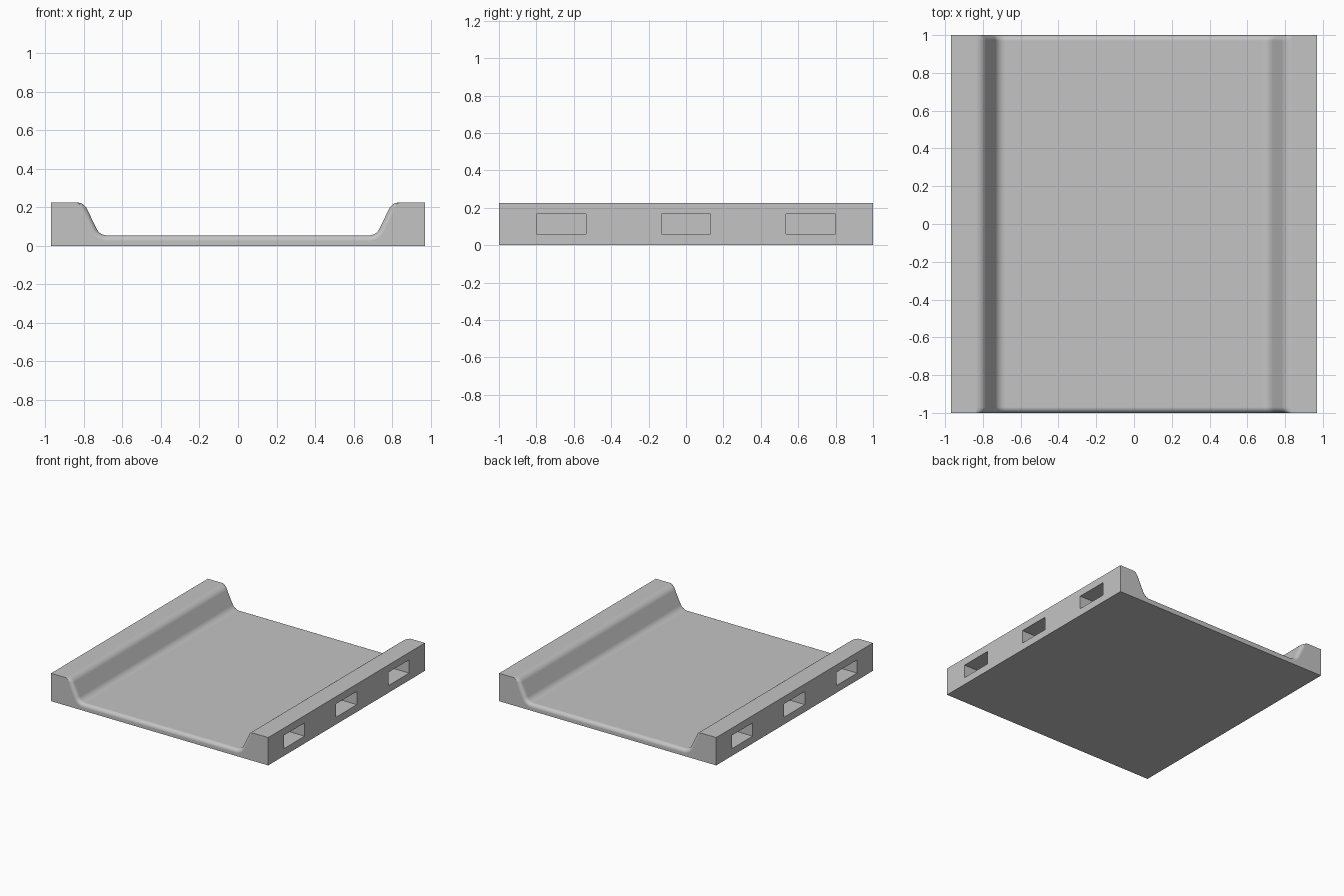
import bpy, bmesh, math

cube = bpy.data.objects.get("Cube")
if cube:
    bpy.data.objects.remove(cube, do_unlink=True)

W, L, H, FLOOR = 0.97, 1.0, 0.225, 0.054   # half width, half length, rail and floor heights
TOP_X, FOOT_X = 0.80, 0.718                # rail wall corners before rounding
R, END_R, STEPS = 0.06, 0.03, 8

grey = bpy.data.materials.new("plain grey")
grey.use_nodes = True
colour = (0.55, 0.55, 0.55, 1)
grey.diffuse_color = colour
grey.node_tree.nodes["Principled BSDF"].inputs["Base Color"].default_value = colour

slope = math.atan2(H - FLOOR, TOP_X - FOOT_X)
tangent = R * math.tan(slope / 2)


def section(d):
    """Tray cross-section with its channel cut back by d."""
    half = []
    for i in range(STEPS + 1):             # rounded rail crest, fading out at the flat top
        f = i / STEPS
        a = slope * f
        r = R - d * f
        half.append((TOP_X + tangent - r * math.sin(a), H - R + r * math.cos(a)))
    for i in range(STEPS + 1):             # rounded foot of the rail wall
        a = slope * (1 - i / STEPS)
        r = R + d
        half.append((FOOT_X - tangent + r * math.sin(a), FLOOR + R - r * math.cos(a)))
    mirrored = [(-x, z) for x, z in reversed(half)]
    return [(-W, 0), (W, 0), (W, H)] + half + mirrored + [(-W, H)]


# Tray body: sections along y, with rounded channel edges at both ends
stations = []
for i in range(STEPS + 1):
    t = math.pi / 2 * i / STEPS
    stations.append((-L + END_R * (1 - math.cos(t)), END_R * (1 - math.sin(t))))
stations += [(-y, d) for y, d in reversed(stations)]

bm = bmesh.new()
rings = [[bm.verts.new((x, y, z)) for x, z in section(d)] for y, d in stations]
for a, b in zip(rings, rings[1:]):
    for i in range(len(a)):
        j = (i + 1) % len(a)
        bm.faces.new((a[i], a[j], b[j], b[i]))
bm.faces.new(rings[0])
bm.faces.new(rings[-1])
bmesh.ops.remove_doubles(bm, verts=bm.verts, dist=1e-5)
bmesh.ops.dissolve_degenerate(bm, edges=bm.edges, dist=1e-5)
bmesh.ops.recalc_face_normals(bm, faces=bm.faces)
mesh = bpy.data.meshes.new("tray")
bm.to_mesh(mesh)
bm.free()
mesh.materials.append(grey)
tray = bpy.data.objects.new("tray", mesh)
bpy.context.collection.objects.link(tray)

# Three slots in the outer face of each rail
bm = bmesh.new()
DEPTH = 0.16
for side in (-1, 1):
    for y in (-0.667, 0, 0.667):
        box = bmesh.ops.create_cube(bm, size=1)["verts"]
        bmesh.ops.scale(bm, vec=(2 * DEPTH, 0.264, 0.107), verts=box)
        bmesh.ops.translate(bm, vec=(side * W, y, 0.112), verts=box)
mesh = bpy.data.meshes.new("slot_cutter")
bm.to_mesh(mesh)
bm.free()
mesh.materials.append(grey)
cutter = bpy.data.objects.new("slot_cutter", mesh)
cutter.hide_render = True
bpy.context.collection.objects.link(cutter)

cut = tray.modifiers.new("slots", 'BOOLEAN')
cut.operation = 'DIFFERENCE'
cut.solver = 'EXACT'
cut.object = cutter

bpy.ops.object.select_all(action='DESELECT')
bpy.context.view_layer.objects.active = tray
tray.select_set(True)
bpy.ops.object.modifier_apply(modifier=cut.name)
bpy.data.objects.remove(cutter, do_unlink=True)

# Smooth roundings, flat broad faces
bpy.ops.object.shade_smooth_by_angle(angle=math.radians(30))
weighted = tray.modifiers.new("clean shading", 'WEIGHTED_NORMAL')
weighted.keep_sharp = True
